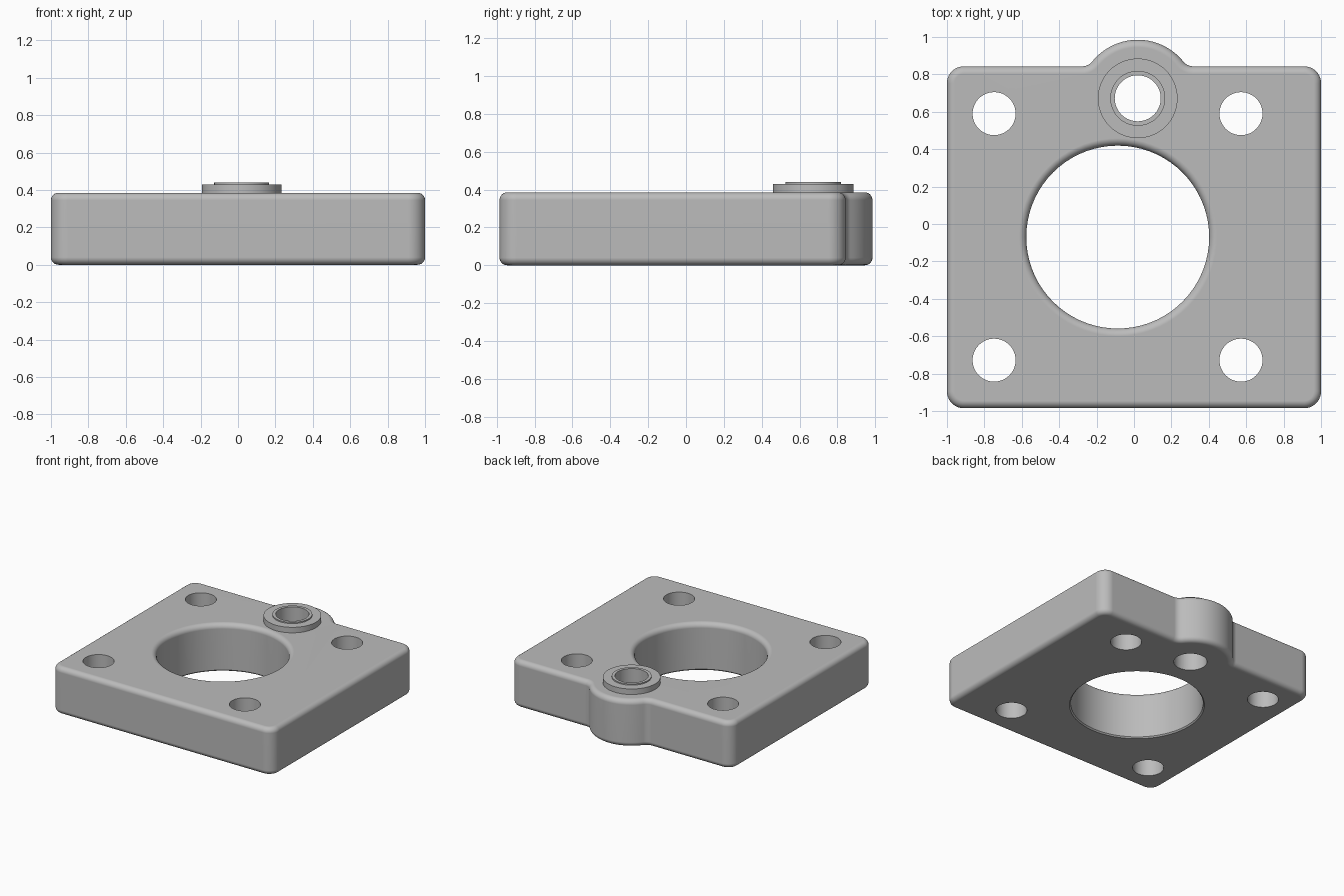
import bpy, bmesh, math
from math import cos, sin, pi, sqrt, asin

if "Cube" in bpy.data.objects:
    bpy.data.objects.remove(bpy.data.objects["Cube"], do_unlink=True)

HEIGHT, FILLET = 0.385, 0.04
FRONT, BACK = -0.985, 0.843
BOSS_X, BOSS_Y, BOSS_R = 0.02, 0.672, 0.313
BORE_R = 0.123

grey = bpy.data.materials.new("grey metal")
grey.use_nodes = True
colour = (0.5, 0.5, 0.5, 1)
grey.diffuse_color = colour
grey.node_tree.nodes["Principled BSDF"].inputs["Base Color"].default_value = colour


def make_object(name, bm):
    bmesh.ops.recalc_face_normals(bm, faces=bm.faces)
    mesh = bpy.data.meshes.new(name)
    bm.to_mesh(mesh)
    bm.free()
    obj = bpy.data.objects.new(name, mesh)
    mesh.materials.append(grey)
    bpy.context.collection.objects.link(obj)
    return obj


def arc(cx, cy, r, start, end, steps):
    return [(cx + r * cos(start + (end - start) * i / steps),
             cy + r * sin(start + (end - start) * i / steps)) for i in range(steps + 1)]


def lathe(name, profile, x, y, sides=64):
    """Revolve a closed or axis-ended (radius, z) profile about a vertical axis."""
    bm = bmesh.new()
    rings = [[bm.verts.new((x + r * cos(2 * pi * i / sides), y + r * sin(2 * pi * i / sides), z))
              for i in range(sides)] for r, z in profile]
    closed = profile[0] == profile[-1]
    if closed:
        for v in rings.pop():
            bm.verts.remove(v)
    count = len(rings)
    for k in range(count if closed else count - 1):
        a, b = rings[k], rings[(k + 1) % count]
        for i in range(sides):
            j = (i + 1) % sides
            bm.faces.new((a[i], a[j], b[j], b[i]))
    if not closed:
        bm.faces.new(rings[0])
        bm.faces.new(rings[-1])
    return make_object(name, bm)


def apply_modifiers(obj):
    bpy.ops.object.select_all(action='DESELECT')
    obj.select_set(True)
    bpy.context.view_layer.objects.active = obj
    for mod in list(obj.modifiers):
        bpy.ops.object.modifier_apply(modifier=mod.name)


def smooth(obj):
    apply_modifiers(obj)
    bpy.ops.object.shade_smooth_by_angle(angle=math.radians(35))
    mod = obj.modifiers.new("flat face normals", 'WEIGHTED_NORMAL')
    mod.keep_sharp = True


# Plate outline: rounded rectangle with a boss blended into the back edge
corner, blend = 0.09, 0.07
reach = sqrt((BOSS_R + blend) ** 2 - (BACK + blend - BOSS_Y) ** 2)
tilt = asin((BACK + blend - BOSS_Y) / (BOSS_R + blend))
outline = arc(-1 + corner, FRONT + corner, corner, pi, 1.5 * pi, 10)
outline += arc(1 - corner, FRONT + corner, corner, 1.5 * pi, 2 * pi, 10)
outline += arc(1 - corner, BACK - corner, corner, 0, pi / 2, 10)
outline += arc(BOSS_X + reach, BACK + blend, blend, 1.5 * pi, pi + tilt, 8)
outline += arc(BOSS_X, BOSS_Y, BOSS_R, tilt, pi - tilt, 28)[1:-1]
outline += arc(BOSS_X - reach, BACK + blend, blend, -tilt, -pi / 2, 8)
outline += arc(-1 + corner, BACK - corner, corner, pi / 2, pi, 10)

bm = bmesh.new()
base = bm.faces.new([bm.verts.new((x, y, 0)) for x, y in outline])
top = bmesh.ops.extrude_face_region(bm, geom=[base])["geom"]
bmesh.ops.translate(bm, vec=(0, 0, HEIGHT), verts=[g for g in top if isinstance(g, bmesh.types.BMVert)])
plate = make_object("plate", bm)

# Rounded top and bottom rims
bevel = plate.modifiers.new("rim fillet", 'BEVEL')
bevel.width, bevel.segments = FILLET, 6
bevel.limit_method, bevel.angle_limit = 'ANGLE', math.radians(50)
bevel.use_clamp_overlap = False
apply_modifiers(plate)

# Cutters: main opening with rounded top lip, four bolt holes, bushing bore
opening = 0.489
lip = arc(opening + FILLET, HEIGHT - FILLET, FILLET, pi, pi / 2, 6)
cutters = [lathe("opening_cutter",
                 [(opening + 0.03, -0.02), (opening, 0.01)] + lip + [(opening + FILLET, 0.5)],
                 -0.087, -0.07, 72)]
for x in (-0.748, 0.572):
    for y in (0.59, -0.728):
        cutters.append(lathe("bolt_hole_cutter", [(0.115, -0.1), (0.115, 0.6)], x, y, 48))
cutters.append(lathe("bore_cutter", [(BORE_R, -0.1), (BORE_R, 0.6)], BOSS_X, BOSS_Y))

for cutter in cutters:
    cutter.hide_render = True
    cut = plate.modifiers.new("hole", 'BOOLEAN')
    cut.operation, cut.solver, cut.object = 'DIFFERENCE', 'EXACT', cutter
smooth(plate)
for cutter in cutters:
    bpy.data.objects.remove(cutter, do_unlink=True)

# Flanged bushing with a thin raised lip around the bore
flange_top, lip_top = 0.43, 0.44
bushing = lathe("bushing", [(BORE_R, HEIGHT), (0.213, HEIGHT), (0.213, flange_top), (0.147, flange_top),
                            (0.147, lip_top), (BORE_R, lip_top), (BORE_R, HEIGHT)], BOSS_X, BOSS_Y)
smooth(bushing)
